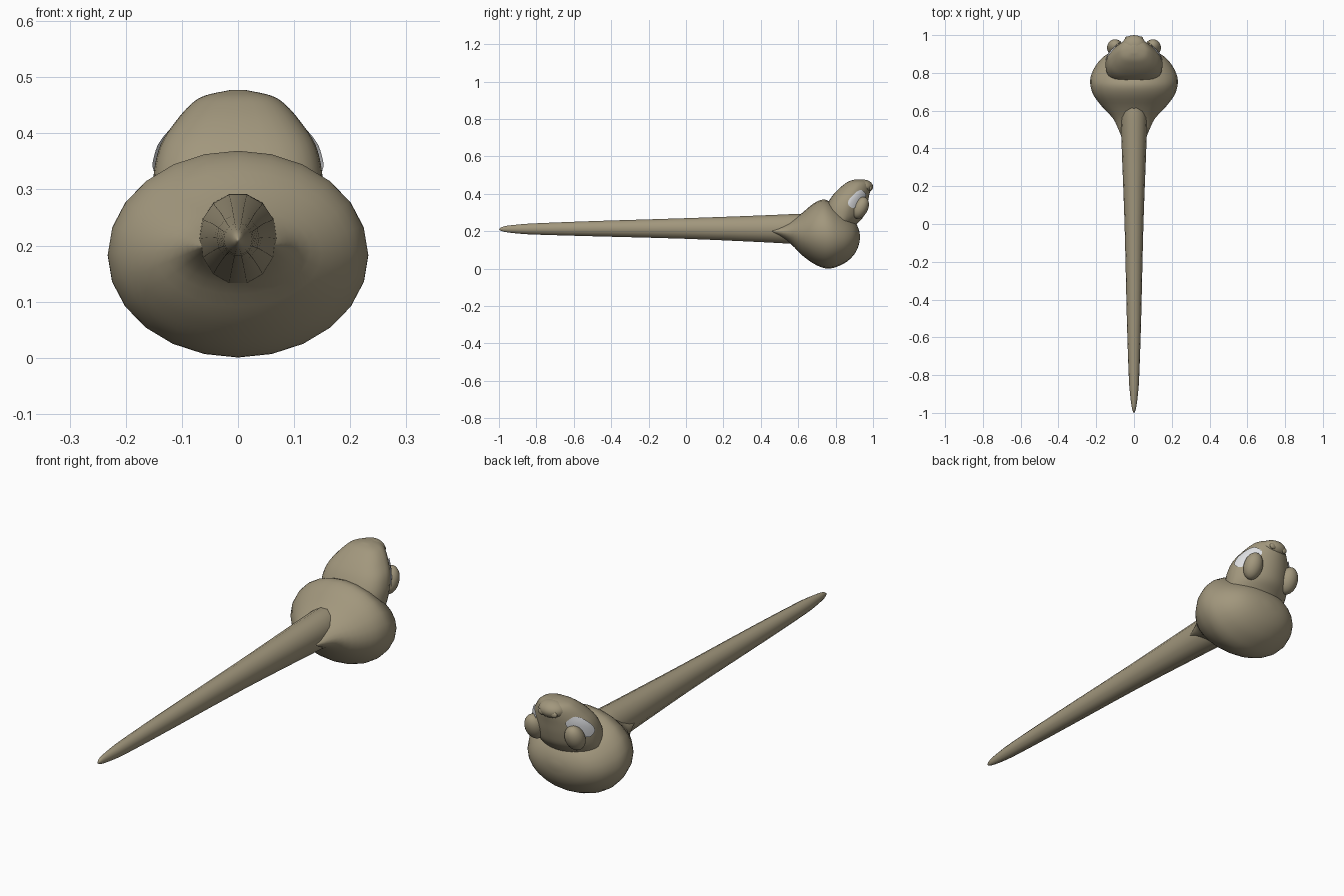
import bpy, bmesh, math
from mathutils import Vector, Matrix

if "Cube" in bpy.data.objects:
    bpy.data.objects.remove(bpy.data.objects["Cube"])


def material(name, rgb):
    m = bpy.data.materials.new(name)
    m.diffuse_color = (*rgb, 1)
    m.use_nodes = True
    m.node_tree.nodes["Principled BSDF"].inputs["Base Color"].default_value = m.diffuse_color
    return m


SKIN = material("olive tan skin", (0.36, 0.31, 0.205))
WHITE = material("pale grey eye", (0.72, 0.73, 0.75))


def finish(name, bm, mat):
    bmesh.ops.recalc_face_normals(bm, faces=bm.faces)
    me = bpy.data.meshes.new(name)
    bm.to_mesh(me)
    bm.free()
    me.materials.append(mat)
    for p in me.polygons:
        p.use_smooth = True
    ob = bpy.data.objects.new(name, me)
    bpy.context.collection.objects.link(ob)
    return ob


def sample(keys, t):
    """Linear lookup of (low, high, half width) at station t."""
    for a, b in zip(keys, keys[1:]):
        if t <= b[0]:
            f = (t - a[0]) / (b[0] - a[0])
            return [p + (q - p) * f for p, q in zip(a[1:], b[1:])]
    return keys[-1][1:]


def refine(keys, n):
    """Smooth the stations with a spline through every key."""
    out = []
    for i in range(len(keys) - 1):
        p = [keys[max(i - 1, 0)], keys[i], keys[i + 1], keys[min(i + 2, len(keys) - 1)]]
        for j in range(n):
            t = j / n
            out.append([0.5 * (2 * b + (c - a) * t + (2 * a - 5 * b + 4 * c - d) * t * t
                               + (3 * b - a - 3 * c + d) * t ** 3) for a, b, c, d in zip(*p)])
    return out + [list(keys[-1])]


def loft(name, stations, sides, place, width=lambda v: math.sqrt(max(0, 1 - v * v))):
    bm = bmesh.new()
    rings = []
    for t, lo, hi, hw in stations:
        ring = []
        for k in range(sides):
            a = 2 * math.pi * k / sides
            v = math.sin(a)
            x = math.copysign(width(v), math.cos(a)) * hw
            ring.append(bm.verts.new(place(x, t, (lo + hi) / 2 + v * (hi - lo) / 2)))
        rings.append(ring)
    for r, s in zip(rings, rings[1:]):
        for k in range(sides):
            n = (k + 1) % sides
            bm.faces.new((r[k], r[n], s[n], s[k]))
    bm.faces.new(rings[0])
    bm.faces.new(rings[-1])
    return finish(name, bm, SKIN)


def ellipsoid(name, loc, radii, tilt=0.0, mat=SKIN):
    bm = bmesh.new()
    m = Matrix.Translation(Vector(loc)) @ Matrix.Rotation(tilt, 4, 'X') @ Matrix.Diagonal((*radii, 1))
    bmesh.ops.create_uvsphere(bm, u_segments=24, v_segments=14, radius=1, matrix=m)
    return finish(name, bm, mat)


# Long tapering tail: y, bottom z, top z, half width
tail = [(-1, .209, .211, .001), (-.975, .197, .226, .011), (-.9, .187, .236, .021),
        (-.8, .181, .243, .028), (-.5, .172, .255, .038), (0, .158, .271, .05),
        (.4, .140, .286, .065), (.6, .131, .294, .07), (.66, .15, .285, .055)]
loft("tail", refine(tail, 3), 14, lambda x, t, w: (x, t, w))

# Round body with side points running onto the tail
body = [(.44, .196, .204, .058), (.5, .168, .228, .082), (.56, .132, .256, .112),
        (.62, .072, .297, .168), (.68, .028, .347, .213), (.73, .005, .369, .23),
        (.77, .001, .358, .231), (.81, .011, .33, .218), (.86, .037, .292, .187),
        (.9, .077, .255, .14), (.922, .12, .215, .08), (.93, .16, .18, .015)]
loft("body", refine(body, 3), 24, lambda x, t, w: (x, t, w))

# Head: z, front y, back y, half width; boxy in front, tapered to the snout
head = refine([(.2, .76, .88, .13), (.24, .745, .915, .145), (.28, .742, .95, .15),
               (.33, .75, .967, .15), (.38, .776, .977, .138), (.42, .81, .985, .112),
               (.45, .845, .985, .086), (.467, .872, .972, .06), (.477, .905, .945, .015)], 4)


def head_width(v):
    if v < 0:
        return max(0, 1 - abs(v) ** 2.8) ** (1 / 2.8)
    return math.sqrt(max(0, 1 - v * v)) * (1 - .2 * v)


loft("head", head, 36, lambda x, t, w: (x, w, t), head_width)


def head_x(y, z):
    lo, hi, hw = sample(head, z)
    return hw * head_width((y - (lo + hi) / 2) / ((hi - lo) / 2))


# Snout bulge and nose pads
ellipsoid("snout", (0, .947, .438), (.062, .053, .038))

for side, label in ((1, "right"), (-1, "left")):
    # Eye plate wrapped on the side of the head
    bm = bmesh.new()
    rows = []
    for r in range(6):
        row = []
        for k in range(28):
            a = 2 * math.pi * k / 28
            u = math.copysign(abs(math.cos(a)) ** .7, math.cos(a)) * .055 * r / 5
            w = math.copysign(abs(math.sin(a)) ** .7, math.sin(a)) * .03 * r / 5
            y, z = .911 + .71 * (u - w), .372 + .71 * (u + w)
            x = head_x(y, z) + .005
            row.append(bm.verts.new((side * x, y + .003, z)))
        rows.append(row)
    for p, q in zip(rows, rows[1:]):
        for k in range(28):
            n = (k + 1) % 28
            bm.faces.new((p[k], p[n], q[n], q[k]))
    bmesh.ops.remove_doubles(bm, verts=bm.verts, dist=1e-5)
    finish(label + "_eye", bm, WHITE)
    # Oval cheek lobe below the eye
    ellipsoid(label + "_cheek", (side * .1, .933, .325), (.043, .04, .062), -.45)
    # Nostril pad on the snout
    ellipsoid(label + "_nostril", (side * .03, .985, .43), (.017, .009, .014))
